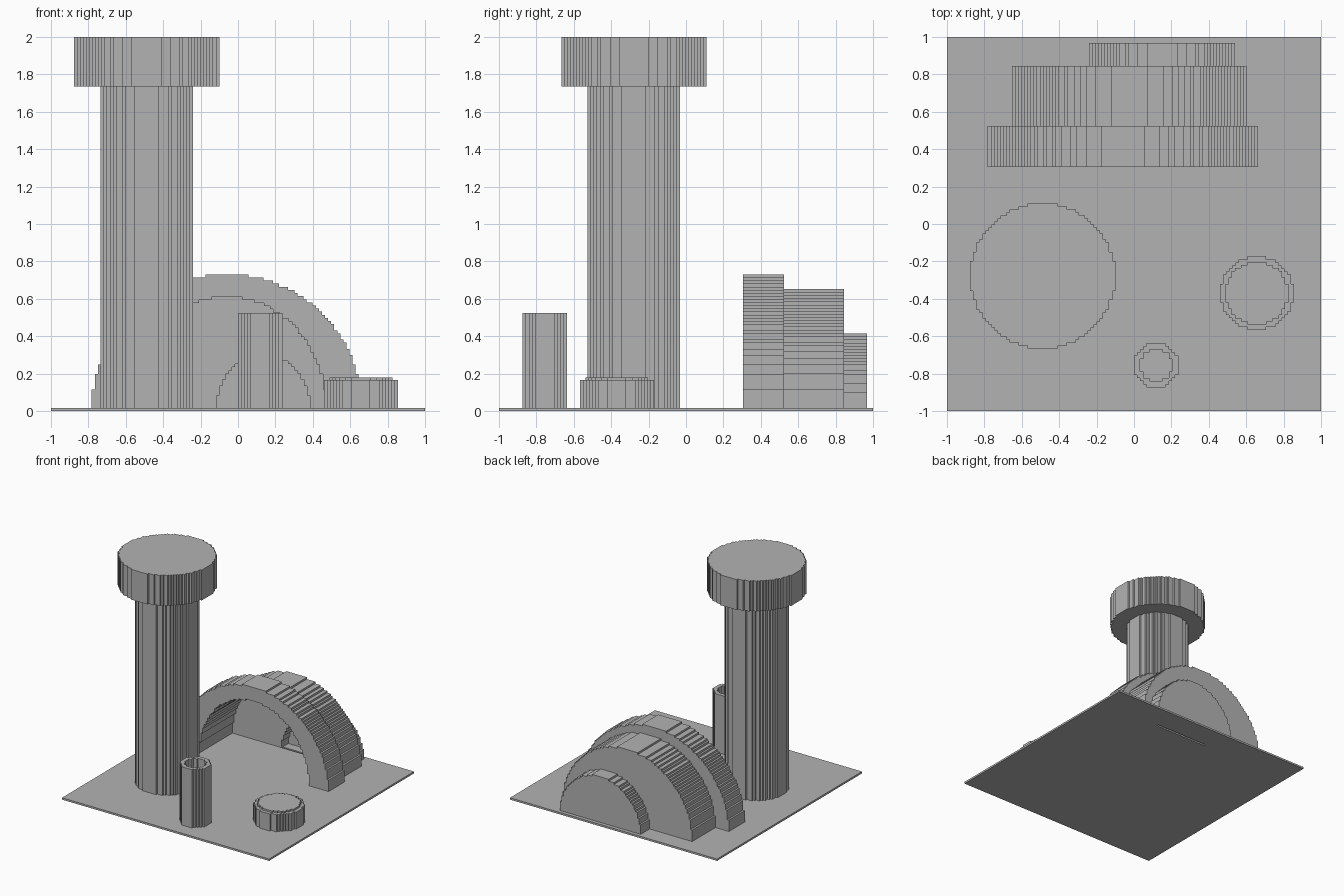
import bpy
from math import sqrt, pi

STEP = 0.0165   # size of one stair step on every round outline
FLOOR = 0.0165  # top of the base plate

cube = bpy.data.objects.get("Cube")
if cube:
    bpy.data.objects.remove(cube, do_unlink=True)

GREY = (0.45, 0.45, 0.45, 1)
grey = bpy.data.materials.new("plain_grey")
grey.use_nodes = True
grey.diffuse_color = GREY
bsdf = next(n for n in grey.node_tree.nodes if n.type == 'BSDF_PRINCIPLED')
bsdf.inputs["Base Color"].default_value = GREY


def half_round(cx, base, rx, rz):
    """Stepped half ellipse, from its right foot over the top to its left foot."""
    rows, cols = round(rz / STEP), round(rx / STEP)
    dx, dz = rx / cols, rz / rows
    right = []
    for k in range(rows):
        w = max(1, round(cols * sqrt(1 - ((k + 0.5) / rows) ** 2))) * dx
        if right and abs(right[-1][0] - w) < 1e-6:
            right[-1] = (w, (k + 1) * dz)
        else:
            right += [(w, k * dz), (w, (k + 1) * dz)]
    left = [(-x, z) for x, z in reversed(right)]
    return [(cx + x, base + z) for x, z in right + left]


def full_round(cx, cy, r):
    upper = half_round(cx, cy, r, r)
    lower = [(x, 2 * cy - y) for x, y in reversed(upper)]
    return upper[1:-1] + lower[1:-1]


def rect(x0, x1, y0, y1):
    return [(x0, y0), (x1, y0), (x1, y1), (x0, y1)]


def prism(name, outlines, start, end, upright=False):
    """Extrude outlines (inner ones are holes) along z, or along y if upright."""
    curve = bpy.data.curves.new(name, 'CURVE')
    curve.dimensions = '2D'
    curve.fill_mode = 'BOTH'
    curve.extrude = (end - start) / 2
    for outline in outlines:
        spline = curve.splines.new('POLY')
        spline.points.add(len(outline) - 1)
        for point, (x, y) in zip(spline.points, outline):
            point.co = (x, y, 0, 1)
        spline.use_cyclic_u = True
    obj = bpy.data.objects.new(name, curve)
    bpy.context.collection.objects.link(obj)
    mid = (start + end) / 2
    obj.location = (0, mid, 0) if upright else (0, 0, mid)
    if upright:
        obj.rotation_euler.x = pi / 2
    bpy.ops.object.select_all(action='DESELECT')
    bpy.context.view_layer.objects.active = obj
    obj.select_set(True)
    bpy.ops.object.convert(target='MESH')
    obj = bpy.context.object
    obj.data.materials.clear()
    obj.data.materials.append(grey)
    for face in obj.data.polygons:
        face.use_smooth = False


def arch(name, outer, inner, start, end):
    """Half-round block with an optional half-round tunnel."""
    loop = half_round(outer[0], FLOOR, *outer[1:])
    if inner:
        loop += reversed(half_round(inner[0], FLOOR, *inner[1:]))
    prism(name, [loop], start, end, upright=True)


# Base plate with a thin slot under the inner doorway
prism("base_plate", [rect(-1, 1, -1, 1), rect(-0.12, 0.39, 0.765, 0.782)], 0, FLOOR)

# Tower
prism("tower_shaft", [full_round(-0.488, -0.28, 0.247)], FLOOR, 1.735)
prism("tower_cap", [full_round(-0.488, -0.278, 0.388)], 1.735, 2)

# Open pipe
prism("pipe", [full_round(0.118, -0.755, 0.119), full_round(0.118, -0.755, 0.085)],
      FLOOR, 0.525)

# Low round drum with a raised lid
prism("drum", [full_round(0.657, -0.37, 0.198)], FLOOR, 0.165)
prism("drum_lid", [full_round(0.657, -0.37, 0.168)], 0.165, 0.18)

# Three stepped arches: wide hall in front, small doorway, closed back
hall = (-0.06, 0.53, 0.594)
door = (0.135, 0.25, 0.285)
front, middle, back = (-0.06, 0.722, 0.714), (-0.025, 0.627, 0.635), (0.15, 0.39, 0.398)
arch("front_arch", front, hall, 0.305, 0.525)
arch("middle_arch", middle, hall, 0.525, 0.765)
arch("doorway_wall", middle, door, 0.765, 0.845)
arch("back_arch_rim", back, door, 0.845, 0.86)
arch("back_arch", back, None, 0.86, 0.968)
